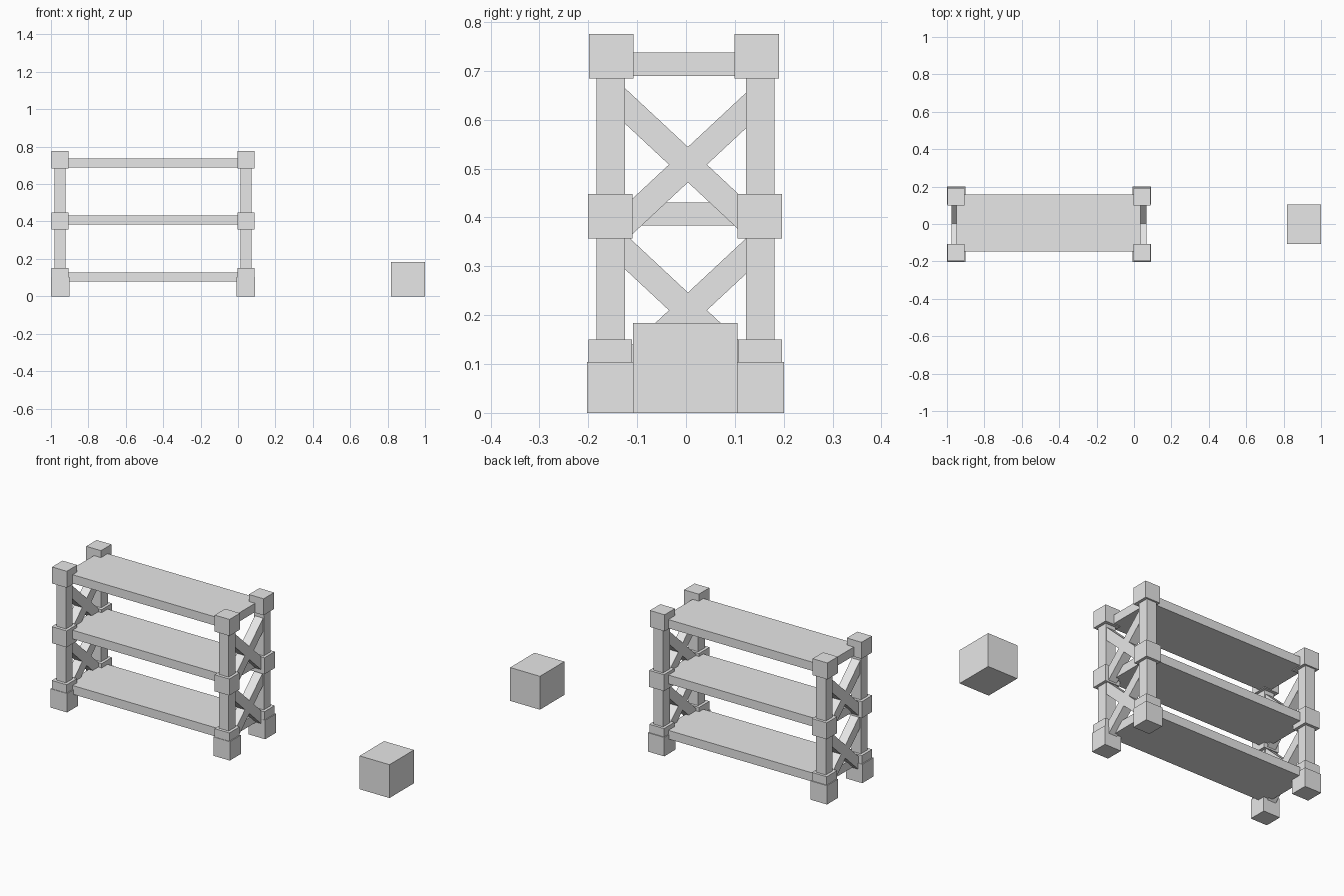
import bpy
import math

if "Cube" in bpy.data.objects:
    bpy.data.objects.remove(bpy.data.objects["Cube"])

grey = bpy.data.materials.new("light_grey")
grey.use_nodes = True
colour = (0.8, 0.8, 0.8, 1)
grey.diffuse_color = colour
grey.node_tree.nodes["Principled BSDF"].inputs["Base Color"].default_value = colour


def box(name, centre, size, tilt=0):
    """Flat-shaded box, optionally tilted about x."""
    bpy.ops.mesh.primitive_cube_add(size=1, location=centre)
    obj = bpy.context.object
    obj.name = name
    obj.scale = size
    bpy.ops.object.transform_apply(location=False, rotation=False, scale=True)
    obj.rotation_euler.x = tilt
    obj.data.materials.append(grey)
    return obj


def span(name, x, y, z):
    """Box given by its limits on each axis."""
    box(name, [sum(r) / 2 for r in (x, y, z)], [r[1] - r[0] for r in (x, y, z)])


ENDS = {"right": -0.951, "left": 0.042}
ROWS = {"front": -0.154, "back": 0.152}

# Uprights with feet, collars and caps
for side, x in ENDS.items():
    for row, y in ROWS.items():
        tag = f"{row}_{side}"
        sign = 1 if y > 0 else -1
        box(f"post_{tag}", (x, y, 0.38), (0.059, 0.059, 0.7))
        box(f"foot_{tag}", (x, y + sign * 0.001, 0.052), (0.1, 0.096, 0.104))
        box(f"lower_collar_{tag}", (x, y - 0.001, 0.105), (0.09, 0.09, 0.09))
        box(f"middle_collar_{tag}", (x, y - 0.001, 0.402), (0.09, 0.091, 0.091))
        cap_y = y - (0.007 if y > 0 else -0.001)
        box(f"cap_{tag}", (x, cap_y, 0.73), (0.09, 0.091, 0.091))

# Shelves
for level, z in {"bottom": 0.102, "middle": 0.407, "top": 0.713}.items():
    span(f"{level}_shelf", (-0.949, 0.035), (-0.147, 0.158), (z - 0.024, z + 0.024))

# Crossed braces on both ends
angle = math.radians(43)
length = 0.3 / math.cos(angle)
for side, x in ENDS.items():
    for level, z in {"lower": 0.21, "upper": 0.508}.items():
        for lean, tilt in {"rising": angle, "falling": -angle}.items():
            box(f"{level}_{lean}_brace_{side}", (x, 0.004, z), (0.05, length, 0.053), tilt)

# Separate crate beside the rack
span("crate", (0.818, 1.0), (-0.108, 0.105), (0, 0.184))
